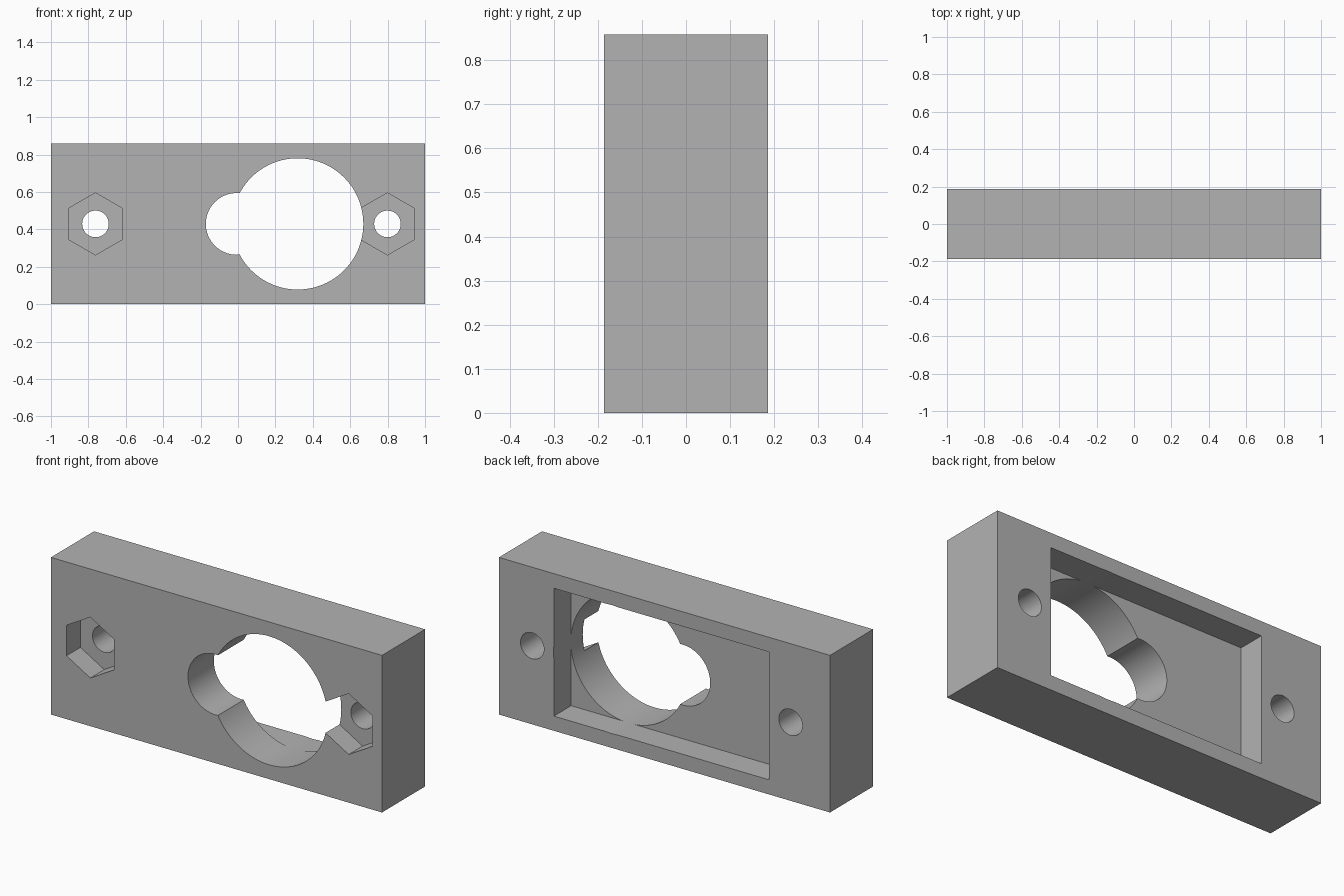
import bpy
import math

if "Cube" in bpy.data.objects:
    bpy.data.objects.remove(bpy.data.objects["Cube"], do_unlink=True)

HEIGHT, DEPTH = 0.858, 0.372
MID = HEIGHT / 2
FRONT, BACK = -DEPTH / 2, DEPTH / 2
OVER = 0.1  # how far cutters stick out of the block

grey = bpy.data.materials.new("grey")
grey.use_nodes = True
grey.diffuse_color = (0.45, 0.45, 0.45, 1)
grey.node_tree.nodes["Principled BSDF"].inputs["Base Color"].default_value = grey.diffuse_color


def box(name, x0, x1, y0, y1, z0, z1):
    bpy.ops.mesh.primitive_cube_add(
        size=1, location=((x0 + x1) / 2, (y0 + y1) / 2, (z0 + z1) / 2))
    obj = bpy.context.object
    obj.name = name
    obj.scale = (x1 - x0, y1 - y0, z1 - z0)
    bpy.ops.object.transform_apply(location=False, rotation=False, scale=True)
    obj.data.materials.append(grey)
    return obj


def prism(name, x, radius, y0, y1, sides):
    """Prism along y, with a corner pointing straight up."""
    bpy.ops.mesh.primitive_cylinder_add(
        vertices=sides, radius=radius, depth=y1 - y0,
        location=(x, (y0 + y1) / 2, MID), rotation=(math.pi / 2, 0, 0))
    obj = bpy.context.object
    obj.name = name
    obj.data.materials.append(grey)
    return obj


block = box("mounting_block", -1, 1, FRONT, BACK, 0, HEIGHT)

# Rectangular pocket in the back, round openings through the front wall
cutters = [
    box("back_pocket", -0.631, 0.668, BACK - 0.149, BACK + OVER, 0.08, HEIGHT - 0.08),
    prism("large_opening", 0.319, 0.351, FRONT - OVER, BACK + OVER, 96),
    prism("small_opening", -0.007, 0.165, FRONT - OVER, BACK + OVER, 64),
]

# Screw hole and hexagonal nut recess at each end
for side, x in (("right", -0.762), ("left", 0.799)):
    cutters.append(prism(side + "_nut_recess", x, 0.166, FRONT - OVER, FRONT + 0.12, 6))
    cutters.append(prism(side + "_screw_hole", x, 0.071, FRONT - OVER, BACK + OVER, 48))

# Cut everything out of the block
bpy.ops.object.select_all(action='DESELECT')
block.select_set(True)
bpy.context.view_layer.objects.active = block
for cutter in cutters:
    cutter.hide_render = True
    cut = block.modifiers.new(cutter.name, 'BOOLEAN')
    cut.operation = 'DIFFERENCE'
    cut.solver = 'EXACT'
    cut.object = cutter
    bpy.ops.object.modifier_apply(modifier=cut.name)
for cutter in cutters:
    bpy.data.objects.remove(cutter, do_unlink=True)

bpy.ops.object.shade_smooth_by_angle(angle=math.radians(25))
